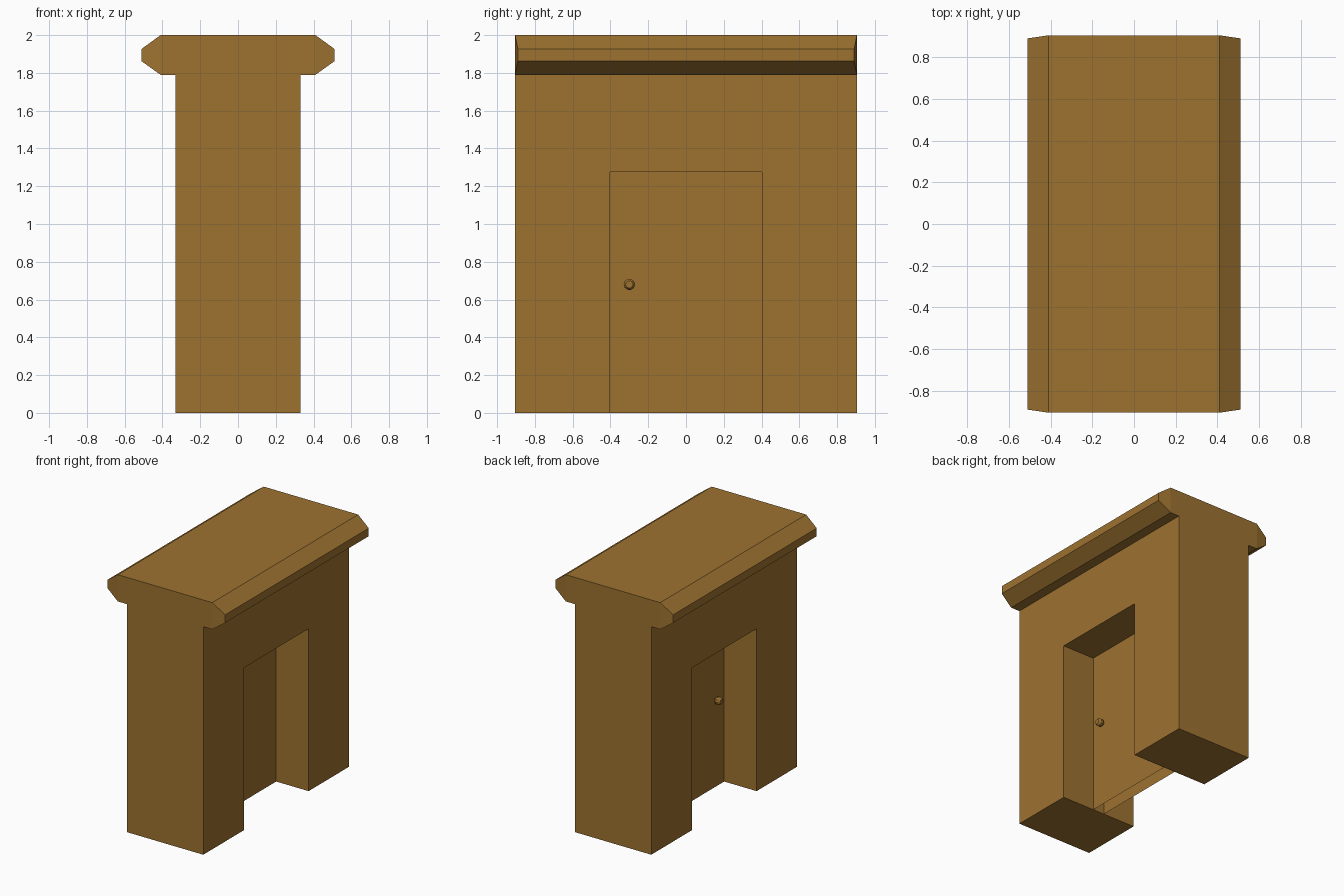
import bpy
import bmesh
from math import cos, sin, pi

if "Cube" in bpy.data.objects:
    bpy.data.objects.remove(bpy.data.objects["Cube"])

wood = bpy.data.materials.new("brown")
wood.diffuse_color = (0.34, 0.17, 0.03, 1)
wood.use_nodes = True
wood.node_tree.nodes["Principled BSDF"].inputs["Base Color"].default_value = wood.diffuse_color


def make(name, verts, faces, fix_normals=True):
    mesh = bpy.data.meshes.new(name)
    mesh.from_pydata(verts, [], faces)
    if fix_normals:
        bm = bmesh.new()
        bm.from_mesh(mesh)
        bmesh.ops.recalc_face_normals(bm, faces=bm.faces)
        bm.to_mesh(mesh)
        bm.free()
    mesh.materials.append(wood)
    obj = bpy.data.objects.new(name, mesh)
    bpy.context.collection.objects.link(obj)
    return obj


def bridge(n):
    """Side quads between two rings of n vertices."""
    return [(i, (i + 1) % n, n + (i + 1) % n, n + i) for i in range(n)]


WALL_X, HALF_Y, EAVE_Z = 0.332, 0.905, 1.79
DOOR_X, DOOR_Y, DOOR_Z = 0.05, 0.402, 1.275

# Wall: an arch-shaped (inverted U) profile extruded along x
arch = [(-HALF_Y, 0), (-DOOR_Y, 0), (-DOOR_Y, DOOR_Z), (DOOR_Y, DOOR_Z),
        (DOOR_Y, 0), (HALF_Y, 0), (HALF_Y, EAVE_Z), (-HALF_Y, EAVE_Z)]
n = len(arch)
make("wall", [(x, y, z) for x in (-WALL_X, WALL_X) for y, z in arch],
     bridge(n) + [tuple(range(n)), tuple(range(n, 2 * n))])

# Roof slab with chamfered eaves, slightly shorter at the outer edges
eave = [(-0.41, EAVE_Z), (0.41, EAVE_Z), (0.512, 1.863), (0.512, 1.926),
        (0.41, 2.0), (-0.41, 2.0), (-0.512, 1.926), (-0.512, 1.863)]
n = len(eave)
caps = [(0, 1, 4, 5), (1, 2, 3, 4), (5, 6, 7, 0)]
make("roof",
     [(x, s * (HALF_Y if abs(x) < 0.5 else 0.89), z) for s in (-1, 1) for x, z in eave],
     bridge(n) + caps + [tuple(i + n for i in c) for c in caps])

# Door panels (open underneath) and knobs on both sides
KNOB = [(0.0, 0.02), (0.012, 0.03), (0.036, 0.03), (0.05, 0.02)]
SIDES = 10
for side, label in ((1, "right"), (-1, "left")):
    x = side * DOOR_X
    panel = [(x, -DOOR_Y, 0), (x, DOOR_Y, 0), (x, DOOR_Y, DOOR_Z), (x, -DOOR_Y, DOOR_Z)]
    make("door_panel_" + label, panel, [(0, 1, 2, 3) if side > 0 else (3, 2, 1, 0)], False)

    verts = [(x + side * d, -0.30 + r * cos(2 * pi * i / SIDES), 0.68 + r * sin(2 * pi * i / SIDES))
             for d, r in KNOB for i in range(SIDES)]
    faces = [tuple(v + k * SIDES for v in q) for k in range(len(KNOB) - 1) for q in bridge(SIDES)]
    last = (len(KNOB) - 1) * SIDES
    faces += [tuple(range(SIDES)), tuple(range(last, last + SIDES))]
    make("door_knob_" + label, verts, faces)
